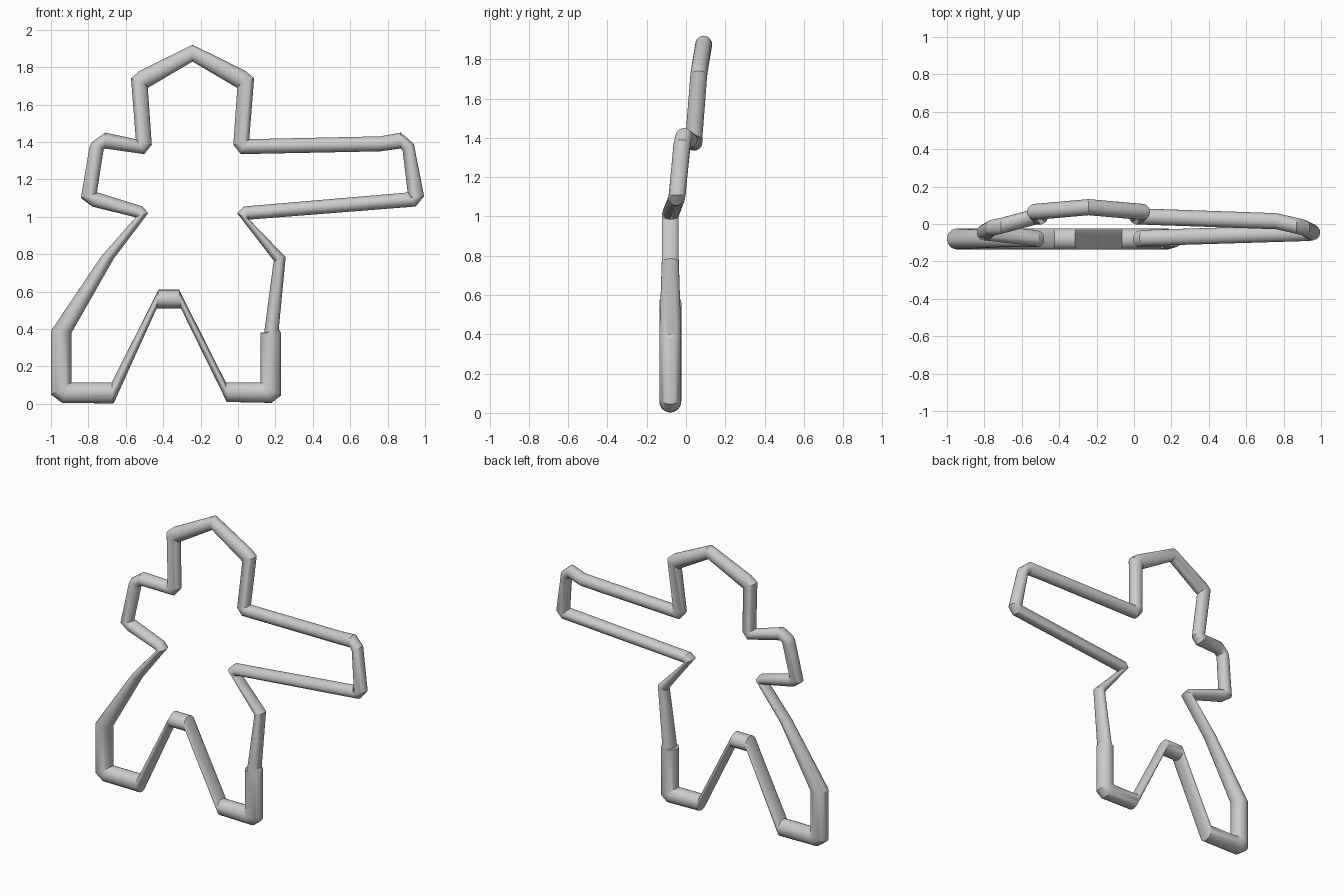
import bpy, bmesh, math
from mathutils import Vector

SIDES = 24
MID = -0.243  # centre line of the head


def tube(name, rings):
    """Sweep oval rings, each (outer x, outer z, inner x, inner z, y)."""
    bm = bmesh.new()
    loops = []
    for ox, oz, ix, iz, y in rings:
        centre = Vector(((ox + ix) / 2, y, (oz + iz) / 2))
        half = Vector(((ox - ix) / 2, 0, (oz - iz) / 2))
        depth = Vector((0, 0.056 if centre.z < 0.65 else 0.043, 0))
        angles = [2 * math.pi * k / SIDES for k in range(SIDES)]
        loops.append([bm.verts.new(centre + half * math.cos(a) + depth * math.sin(a))
                      for a in angles])
    for a, b in zip(loops, loops[1:]):
        for k in range(SIDES):
            n = (k + 1) % SIDES
            bm.faces.new((a[k], b[k], b[n], a[n]))
    bmesh.ops.remove_doubles(bm, verts=bm.verts, dist=0.0005)
    mesh = bpy.data.meshes.new(name)
    bm.to_mesh(mesh)
    bm.free()
    obj = bpy.data.objects.new(name, mesh)
    bpy.context.collection.objects.link(obj)
    bpy.context.view_layer.objects.active = obj
    obj.select_set(True)
    bpy.ops.object.shade_smooth_by_angle(angle=math.radians(30))
    obj.select_set(False)


# Head: right half, mirrored to the left
half_head = [
    (MID, 1.92, MID, 1.83, 0.09),
    (0.04, 1.78, -0.005, 1.69, 0.067),
    (0.086, 1.74, -0.003, 1.70, 0.065),
    (0.06, 1.41, -0.025, 1.385, 0.04),
    (0.06, 1.415, 0.015, 1.335, 0.04),
]
left_head = [(2 * MID - ox, oz, 2 * MID - ix, iz, y)
             for ox, oz, ix, iz, y in reversed(half_head[1:])]
tube("head_outline", left_head + half_head)

# Long arm
long_arm = [
    half_head[-1],
    (0.76, 1.43, 0.76, 1.35, 0.015),
    (0.87, 1.45, 0.87, 1.365, -0.01),
    (0.94, 1.39, 0.88, 1.355, -0.02),
    (0.995, 1.11, 0.91, 1.105, -0.045),
    (0.95, 1.055, 0.91, 1.13, -0.048),
    (0.06, 0.985, 0.03, 1.055, -0.075),
    (0.06, 0.985, -0.005, 1.02, -0.08),
]
tube("long_arm_outline", long_arm)

# Short arm
short_arm = [
    (-0.545, 1.0, -0.48, 1.02, -0.08),
    (-0.55, 0.998, -0.51, 1.055, -0.075),
    (-0.78, 1.055, -0.75, 1.13, -0.048),
    (-0.84, 1.10, -0.755, 1.125, -0.045),
    (-0.795, 1.37, -0.72, 1.35, -0.02),
    (-0.78, 1.40, -0.72, 1.36, -0.018),
    (-0.71, 1.45, -0.71, 1.365, -0.01),
    left_head[0],
]
tube("short_arm_outline", short_arm)

# Legs and feet, all in one plane
legs = [
    (0.06, 0.985, -0.005, 1.02),
    (0.24, 0.80, 0.195, 0.76),
    (0.255, 0.785, 0.19, 0.76),
    (0.218, 0.40, 0.14, 0.38),
    (0.23, 0.38, 0.12, 0.38),
    (0.23, 0.045, 0.12, 0.115),
    (0.18, 0.005, 0.12, 0.115),
    (-0.06, 0.01, -0.065, 0.115),
    (-0.305, 0.51, -0.315, 0.61),
    (-0.435, 0.51, -0.425, 0.61),
    (-0.665, 0.002, -0.675, 0.115),
    (-0.94, 0.005, -0.89, 0.115),
    (-1.0, 0.05, -0.89, 0.115),
    (-1.0, 0.39, -0.89, 0.38),
    (-0.73, 0.79, -0.665, 0.775),
    (-0.545, 1.0, -0.48, 1.02),
]
tube("legs_outline", [(*ring, -0.08) for ring in legs])
